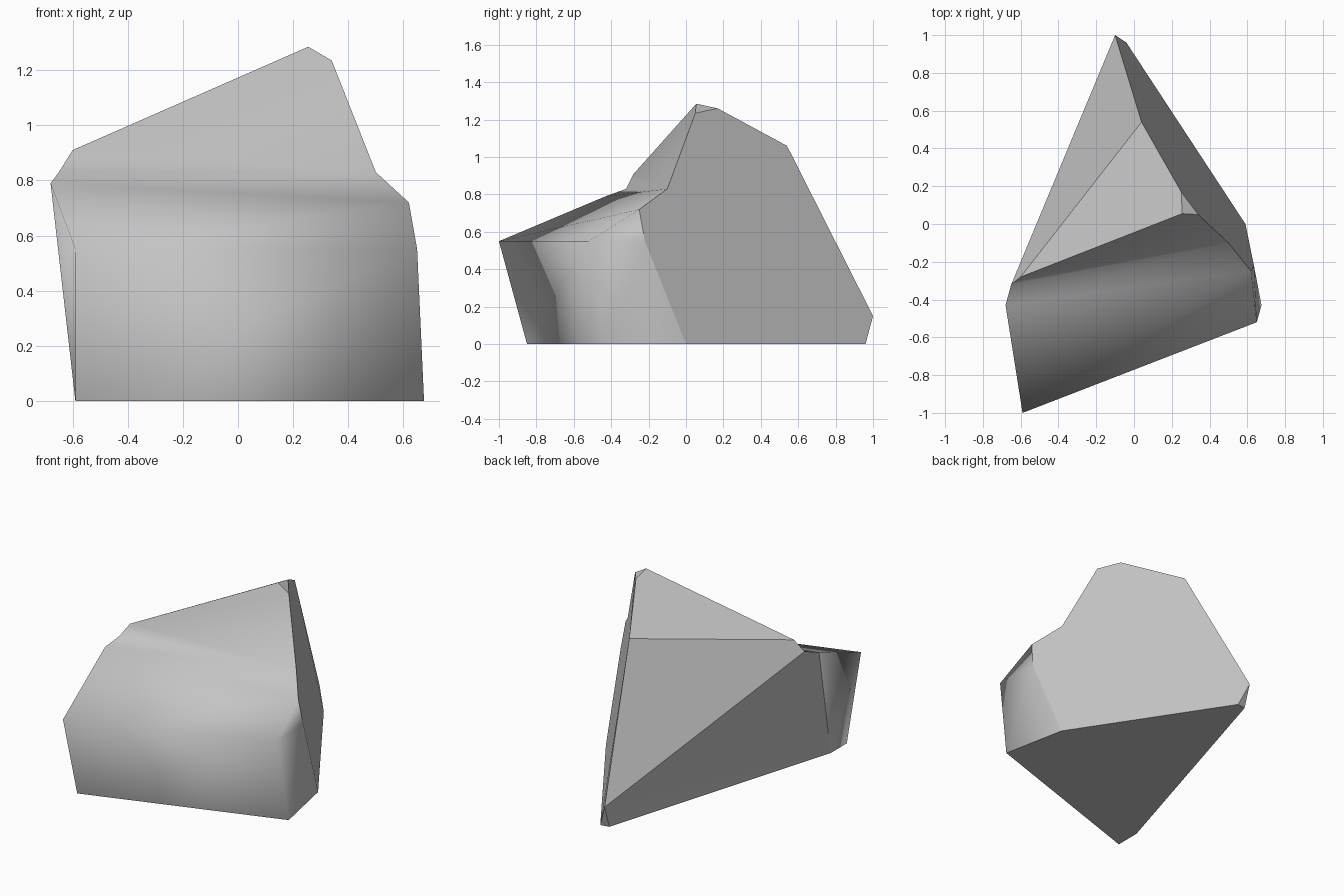
import bpy
import bmesh

cube = bpy.data.objects.get("Cube")
if cube:
    bpy.data.objects.remove(cube, do_unlink=True)

# Stone material
stone = bpy.data.materials.new("stone_grey")
stone.use_nodes = True
colour = (0.55, 0.55, 0.55, 1)
stone.diffuse_color = colour
stone.node_tree.nodes["Principled BSDF"].inputs["Base Color"].default_value = colour

# Named corners of the boulder
corners = {
    # footprint
    "foot_right": (0.675, -0.43, 0), "foot_side": (0.59, 0, 0),
    "foot_tail": (-0.04, 0.96, 0), "foot_back": (-0.1, 0.95, 0),
    "foot_left": (-0.59, -0.68, 0), "foot_front": (-0.59, -0.85, 0),
    # front ridge and shoulders
    "ridge_left": (-0.59, -1, 0.55), "ridge_right": (0.65, -0.52, 0.55),
    "flank": (0.635, -0.22, 0.55), "shoulder_right": (0.62, -0.25, 0.72),
    "shoulder_left": (-0.68, -0.43, 0.79), "neck_left": (-0.65, -0.32, 0.83),
    "neck_right": (0.5, -0.1, 0.83),
    # crown and tail
    "crown_left": (-0.6, -0.28, 0.91), "peak": (0.255, 0.055, 1.285),
    "peak_right": (0.34, 0.05, 1.235), "peak_back": (0.25, 0.17, 1.26),
    "crown_back": (0.04, 0.54, 1.06), "tail": (-0.1, 1, 0.15),
}

# Weathered front, softly shaded
soft_faces = [
    "foot_front foot_right ridge_right ridge_left",
    "ridge_left ridge_right shoulder_right",
    "ridge_left shoulder_right shoulder_left",
    "shoulder_left shoulder_right neck_right",
    "shoulder_left neck_right neck_left",
    "neck_left neck_right crown_left",
    "crown_left neck_right peak_right peak",
    "foot_right foot_side flank",
    "foot_right flank ridge_right",
    "ridge_right flank shoulder_right",
    "foot_left foot_front ridge_left",
    "foot_left ridge_left shoulder_left",
]

# Broken sides, crown and base, flat shaded
flat_faces = [
    "foot_side foot_tail tail crown_back peak_back peak_right neck_right shoulder_right flank",
    "crown_left peak peak_back crown_back",
    "peak peak_right peak_back",
    "crown_left crown_back tail neck_left",
    "neck_left tail foot_left",
    "neck_left foot_left shoulder_left",
    "tail foot_back foot_left",
    "tail foot_tail foot_back",
    "foot_right foot_side foot_tail foot_back foot_left foot_front",
]

bm = bmesh.new()
points = {name: bm.verts.new(place) for name, place in corners.items()}
for group, soft in ((soft_faces, True), (flat_faces, False)):
    for names in group:
        face = bm.faces.new([points[name] for name in names.split()])
        face.smooth = soft
bmesh.ops.recalc_face_normals(bm, faces=bm.faces)

# Keep the break between soft and flat areas crisp
for edge in bm.edges:
    edge.smooth = all(face.smooth for face in edge.link_faces)

mesh = bpy.data.meshes.new("boulder")
bm.to_mesh(mesh)
bm.free()
mesh.materials.append(stone)
boulder = bpy.data.objects.new("boulder", mesh)
bpy.context.collection.objects.link(boulder)
